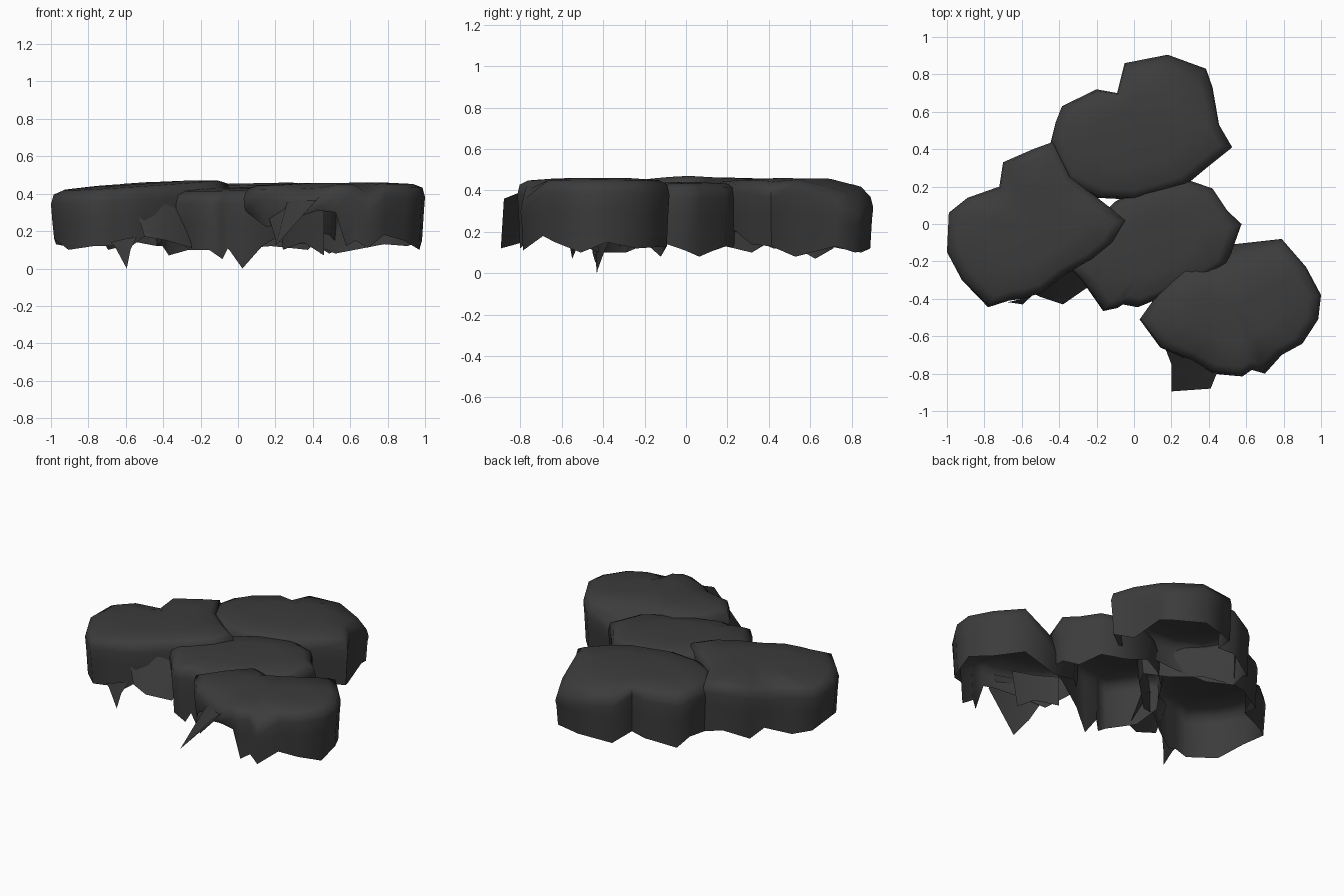
import bpy, bmesh
from mathutils import Vector

mat = bpy.data.materials.new("dark_foliage")
mat.diffuse_color = (0.045, 0.045, 0.045, 1)


def finish(name, bm, angle):
    me = bpy.data.meshes.new(name)
    bm.to_mesh(me)
    bm.free()
    me.materials.append(mat)
    ob = bpy.data.objects.new(name, me)
    bpy.context.collection.objects.link(ob)
    bpy.ops.object.select_all(action='DESELECT')
    ob.select_set(True)
    bpy.context.view_layer.objects.active = ob
    bpy.ops.object.shade_smooth_by_angle(angle=angle)


def clump(name, outline, centre, top, tilt):
    """Open-bottomed shell: outline points are (x, y, hem height[, extra rim drop])."""
    bm = bmesh.new()
    c = Vector(centre)

    def top_z(p, drop):
        return top - drop + tilt[0] * (p.x - c.x) + tilt[1] * (p.y - c.y)

    # scale towards the centre, drop below the crown (None = hem), sag weight
    levels = [(0.965, None, 0), (0.985, 0.17, 0.5), (1.0, 0.08, 1), (0.97, 0.03, 1),
              (0.86, 0.01, 0.5), (0.5, 0.0, 0)]
    rings = []
    for s, drop, sag in levels:
        ring = []
        for x, y, hem, *low in outline:
            p = c + (Vector((x, y)) - c) * s
            z = hem if drop is None else max(hem + 0.01, top_z(p, drop) - sag * sum(low))
            ring.append(bm.verts.new((p.x, p.y, z)))
        rings.append(ring)
    n = len(outline)
    for a, b in zip(rings, rings[1:]):
        for i in range(n):
            j = (i + 1) % n
            bm.faces.new((a[i], a[j], b[j], b[i]))
    tip = bm.verts.new((c.x, c.y, top))
    for i in range(n):
        bm.faces.new((rings[-1][i], rings[-1][(i + 1) % n], tip))
    bmesh.ops.recalc_face_normals(bm, faces=bm.faces)
    if tip.normal.z < 0:
        bmesh.ops.reverse_faces(bm, faces=bm.faces)
    finish(name, bm, 1.2)


def flap(name, upper, lower):
    """Ragged hanging strip between an upper and a lower edge."""
    bm = bmesh.new()
    u = [bm.verts.new(p) for p in upper]
    l = [bm.verts.new(p) for p in lower]
    for i in range(len(u) - 1):
        bm.faces.new((l[i], l[i + 1], u[i + 1], u[i]))
    finish(name, bm, 1.2)


# Four overlapping clumps, outlines anticlockwise
clump("left_clump", [
    (-1.0, -.15, .16), (-.92, -.30, .10), (-.78, -.445, .12), (-.67, -.41, .12),
    (-.60, -.40, .10), (-.50, -.37, .17), (-.37, -.27, .20), (-.22, -.19, .15),
    (-.11, -.10, .24), (-.04, .02, .24), (-.17, .12, .22), (-.34, .26, .22),
    (-.43, .44, .12), (-.54, .40, .14), (-.70, .33, .10),
    (-.72, .20, .13, .05), (-.89, .14, .11), (-.99, .06, .13)],
    (-.52, -.02), .455, (.06, .02))

clump("back_clump", [
    (-.45, .42, .12), (-.38, .23, .20), (-.20, .14, .26), (0, .13, .28),
    (.28, .21, .22), (.40, .31, .14), (.525, .41, .13, .02), (.455, .53, .08),
    (.42, .73, .13, .07), (.385, .83, .10, .12), (.18, .905, .12, .06),
    (-.05, .86, .10, .03),
    (-.09, .70, .13), (-.20, .72, .12), (-.385, .63, .07, .02), (-.42, .54, .12)],
    (.04, .49), .455, (.02, 0))

clump("middle_clump", [
    (-.37, -.21, .20), (-.28, -.30, .10), (-.165, -.465, .10), (-.09, -.45, .05),
    (-.06, -.43, .11), (.02, -.445, 0), (.13, -.40, .12), (.30, -.34, .22),
    (.50, -.21, .18), (.575, 0, .11), (.50, .07, .08), (.42, .19, .13),
    (.26, .245, .13), (.05, .20, .22), (-.10, .12, .22), (-.27, -.05, .26)],
    (.12, -.10), .435, (.02, .02))

clump("right_clump", [
    (.03, -.51, .30), (.14, -.66, .22), (.30, -.73, .27, .04), (.42, -.80, .31, .03),
    (.52, -.81, .30), (.58, -.815, .12), (.63, -.78, .15), (.70, -.80, .11, .08),
    (.79, -.70, .18), (.90, -.64, .15), (.985, -.51, .10), (1.0, -.38, .15),
    (.92, -.23, .12), (.79, -.08, .13), (.52, -.11, .08, .17), (.37, -.18, .14, .10),
    (.26, -.24, .20), (.13, -.37, .24)], (.54, -.45), .458, (.01, 0))

# Ragged strips hanging under the edges
flap("front_flap",
     [(.15, -.62, .32), (.27, -.69, .38), (.45, -.78, .40)],
     [(.20, -.75, .16), (.20, -.895, .12), (.41, -.88, .36)])
flap("left_spike",
     [(-.68, -.42, .14), (-.60, -.40, .16), (-.54, -.38, .17)],
     [(-.66, -.42, .12), (-.595, -.43, .0), (-.575, -.41, .10)])
flap("gap_flap",
     [(-.56, -.36, .37), (-.40, -.27, .37), (-.22, -.19, .26)],
     [(-.50, -.39, .17), (-.38, -.43, .15), (-.25, -.34, .11)])
flap("inner_flap",
     [(.22, -.45, .32), (.32, -.55, .34), (.46, -.60, .34)],
     [(.24, -.42, .10), (.35, -.52, .14), (.46, -.55, .07)])
